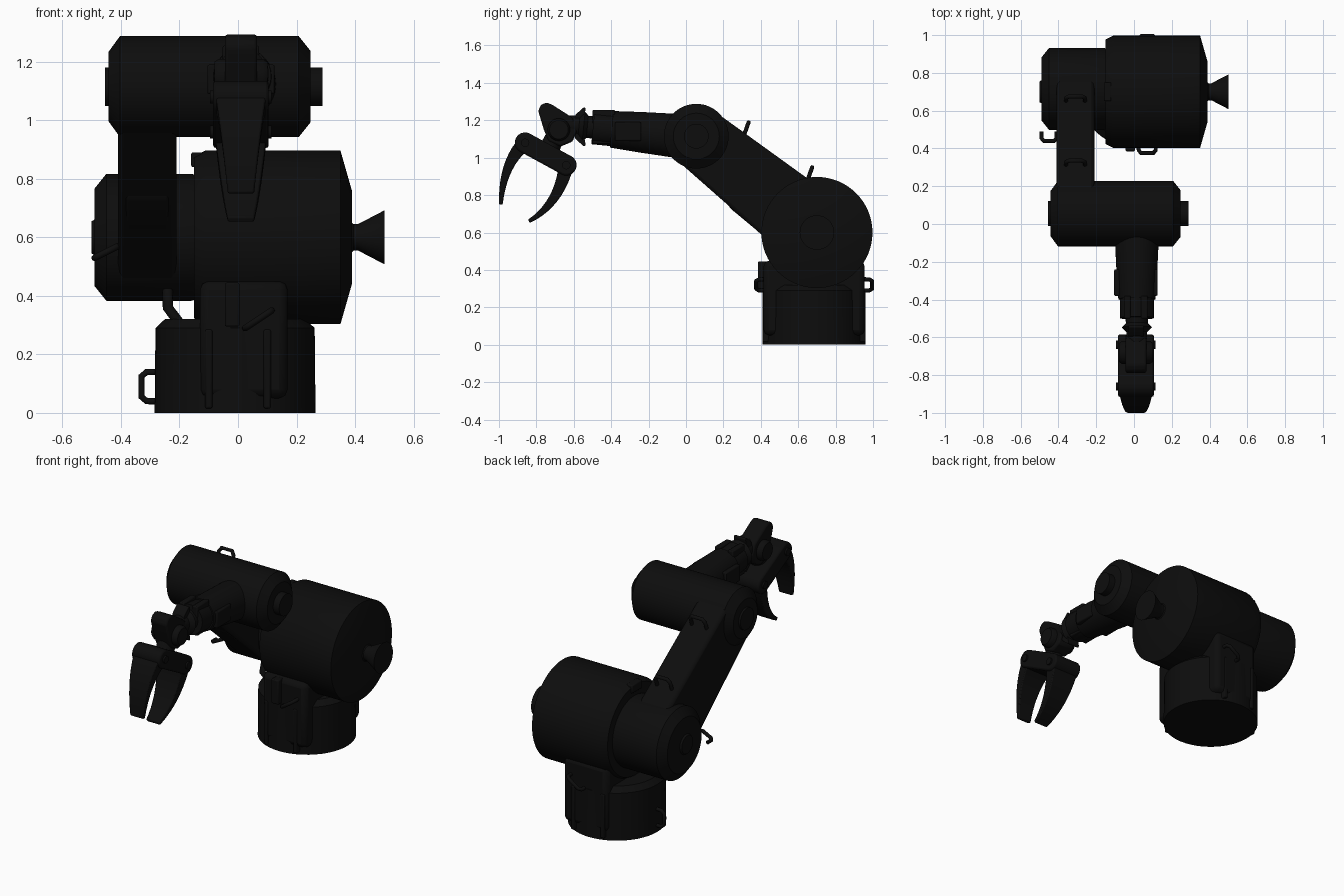
import bpy, bmesh, math
from mathutils import Vector

cube = bpy.data.objects.get("Cube")
if cube:
    bpy.data.objects.remove(cube)

black = bpy.data.materials.new("matte black")
black.use_nodes = True
colour = (.004, .004, .004, 1)
black.diffuse_color = colour
black.node_tree.nodes["Principled BSDF"].inputs["Base Color"].default_value = colour

# Joint centres in the side plane (y, z), and the main directions
shoulder = Vector((.7, .6))
elbow = Vector((.055, 1.115))
sideways = Vector((1, 0, 0))
upward = Vector((0, 0, 1))
forward = Vector((0, -1, .1))
middle = .01


def link_object(name, data):
    data.materials.append(black)
    ob = bpy.data.objects.new(name, data)
    bpy.context.collection.objects.link(ob)
    return ob


def finish(name, bm, bevel=0):
    bmesh.ops.recalc_face_normals(bm, faces=bm.faces)
    mesh = bpy.data.meshes.new(name)
    bm.to_mesh(mesh)
    bm.free()
    ob = link_object(name, mesh)
    if bevel:
        modifier = ob.modifiers.new("bevel", "BEVEL")
        modifier.width = bevel
        modifier.segments = 2
    bpy.ops.object.select_all(action="DESELECT")
    ob.select_set(True)
    bpy.context.view_layer.objects.active = ob
    bpy.ops.object.shade_smooth_by_angle(angle=math.radians(35))


def skin(bm, rings):
    """Join matching vertex rings and close both ends."""
    for a, b in zip(rings, rings[1:]):
        for i in range(len(a)):
            bm.faces.new((a[i - 1], a[i], b[i], b[i - 1]))
    bm.faces.new(rings[0])
    bm.faces.new(rings[-1])


def circle(radius, sides):
    for i in range(sides):
        angle = math.tau * i / sides
        yield radius * math.cos(angle), radius * math.sin(angle)


def lathe(name, origin, axis, *stations, sides=48):
    """Turn (distance, radius) stations about an axis."""
    bm = bmesh.new()
    turn = axis.to_track_quat("Z", "Y")
    skin(bm, [[bm.verts.new(Vector(origin) + turn @ Vector((u, v, distance)))
               for u, v in circle(radius, sides)]
              for distance, radius in stations])
    finish(name, bm)


def drum(name, joint, left, right, radius, left_cut=.01, right_cut=.01):
    """Sideways cylinder with a chamfer at each end."""
    slope = min(radius / 4, .04)
    lathe(name, (0, *joint), sideways,
          (left, radius - left_cut), (left + slope, radius),
          (right - slope, radius), (right, radius - right_cut), sides=64)


def hull(name, x, half_width, *discs, bevel=.01, sides=32):
    """Wrap side-on discs (y, z, radius) into one solid link."""
    bm = bmesh.new()
    for y, z, radius in discs:
        for u, v in circle(radius, sides):
            for side in (-1, 1):
                bm.verts.new((x + side * half_width, y + u, z + v))
    result = bmesh.ops.convex_hull(bm, input=bm.verts)
    inner = set(result["geom_interior"]) | set(result["geom_unused"])
    bmesh.ops.delete(bm, geom=[g for g in inner if isinstance(g, bmesh.types.BMVert)],
                     context="VERTS")
    bmesh.ops.dissolve_limit(bm, angle_limit=.01, verts=bm.verts, edges=bm.edges)
    finish(name, bm, bevel)


def box(name, centre, size, bevel=.006):
    bm = bmesh.new()
    bmesh.ops.create_cube(bm, size=1)
    bmesh.ops.scale(bm, vec=size, verts=bm.verts)
    bmesh.ops.translate(bm, vec=centre, verts=bm.verts)
    finish(name, bm, bevel)


def tube(name, points, radius=.011):
    """Bent round bar through the points."""
    curve = bpy.data.curves.new(name, "CURVE")
    curve.dimensions = "3D"
    curve.bevel_depth = radius
    curve.use_fill_caps = True
    line = curve.splines.new("POLY")
    line.points.add(len(points) - 1)
    for point, place in zip(line.points, points):
        point.co = (*place, 1)
    link_object(name, curve)


def handle(name, centre, span, out):
    """Grab handle: span is half its length, out leads off the surface."""
    c, s, o = Vector(centre), Vector(span), Vector(out)
    corner = o * .7
    tube(name, [c - s, c - s + corner, c - s * .7 + o,
                c + s * .7 + o, c + s + corner, c + s])


def finger(name, root, bend, tip, steps=10):
    """Tapered blade swept along a curve from root to tip."""
    root, bend, tip = Vector(root), Vector(bend), Vector(tip)
    bm = bmesh.new()
    rings = []
    for i in range(steps + 1):
        t = i / steps
        place = root.lerp(bend, t).lerp(bend.lerp(tip, t), t)
        along = bend.lerp(tip, t) - root.lerp(bend, t)
        across = Vector((-along.y, along.x)).normalized() * (.04 - .03 * t)
        width = .09 - .045 * t
        rings.append([bm.verts.new((middle + u * width, *(place + across * v)))
                      for u, v in ((-1, -1), (1, -1), (1, 1), (-1, 1))])
    skin(bm, rings)
    finish(name, bm, .006)


# Base
lathe("base", (-middle, .685, 0), upward, (0, .275), (.29, .272), (.32, .24))
box("base_saddle", (.02, .685, .25), (.3, .54, .4), .03)
for side in (-1, 1):
    handle("base_handle", (.07, .685 + side * .26, .32), (.045, 0, .03),
           (0, side * .05, 0))
    box("base_rib", (side * .1, .685, .15), (.025, .55, .27))
handle("base_side_handle", (-.27, .685, .09), (0, 0, .05), (-.06, 0, 0))
box("base_front_bracket", (-.02, .41, .37), (.05, .05, .15))
tube("base_cable", [(-.24, .6, .42), (-.24, .58, .36), (-.18, .6, .28)], .018)

# Shoulder drums and knob
drum("shoulder_drum", shoulder, -.15, .39, .297, .02, .14)
box("shoulder_lip", (-.14, .7, .865), (.04, .1, .05))
lathe("shoulder_knob", (.37, *shoulder), sideways,
      (0, .07), (.025, .045), (.04, .045), (.13, .092))
drum("shoulder_hub", shoulder + Vector((.015, 0)), -.49, -.12, .217, .05)
drum("shoulder_hub_cap", shoulder, -.5, -.47, .065)
handle("hub_handle", (-.45, .49, .55), (.04, 0, .02), (0, -.05, 0))

# Upper arm with the cable cover beneath it
arm_x = -.31
hull("upper_arm", arm_x, .1, (*elbow, .165), (*shoulder, .205), bevel=.018)
hull("arm_cable_cover", arm_x, .075, (.3, .78, .08), (.5, .64, .1))
for y, z in ((.31, 1.12), (.65, .88)):
    handle("arm_handle", (arm_x, y, z), (.05, 0, 0), (0, .025, .07))

# Elbow
drum("elbow_drum", elbow, -.443, .247, .173, .055, .05)
drum("elbow_caps", elbow, -.455, .288, .066, 0, 0)

# Forearm in stepped sleeves
root = (.015, 0, 1.112)
lathe("forearm", root, forward, (0, .12), (.25, .108), (.4, .098))
lathe("forearm_sleeve", root, forward, (.38, .09), (.5, .09))
lathe("wrist_shaft", root, forward, (.5, .06), (.65, .05))
for side in (-1, 1):
    box("forearm_panel", (middle + side * .1, -.31, 1.14), (.03, .14, .1))
    box("forearm_clamp", (middle + side * .045, -.44, 1.165), (.035, .12, .18))

# Wrist
lathe("wrist_flange", root, forward, (.53, .06), (.55, .08), (.58, .05))
for side in (-1, 1):
    z = 1.165
    hull("wrist_horn", middle, .04, (-.57, z + side * .05, .025),
         (-.545, z + side * .095, .008), bevel=0)
hull("wrist_block", middle, .055, (-.745, 1.25, .045), (-.67, 1.15, .09), sides=8)
drum("wrist_pivot", (-.68, 1.15), -.08, .1, .06)
lathe("hand_stem", (middle, -.69, 1.13), Vector((0, -.5, -1)), (0, .05), (.12, .055))

# Hand and two curved fingers
knuckles = ((-.86, 1.08), (-.64, .96))
hull("hand", middle, .095, *((y, z, .055) for y, z in knuckles))
for y, z in knuckles:
    drum("finger_pin", (y, z), -.095, .115, .022, 0, 0)
finger("outer_finger", knuckles[0], (-.98, .97), (-.99, .75))
finger("inner_finger", knuckles[1], (-.68, .75), (-.84, .66))
